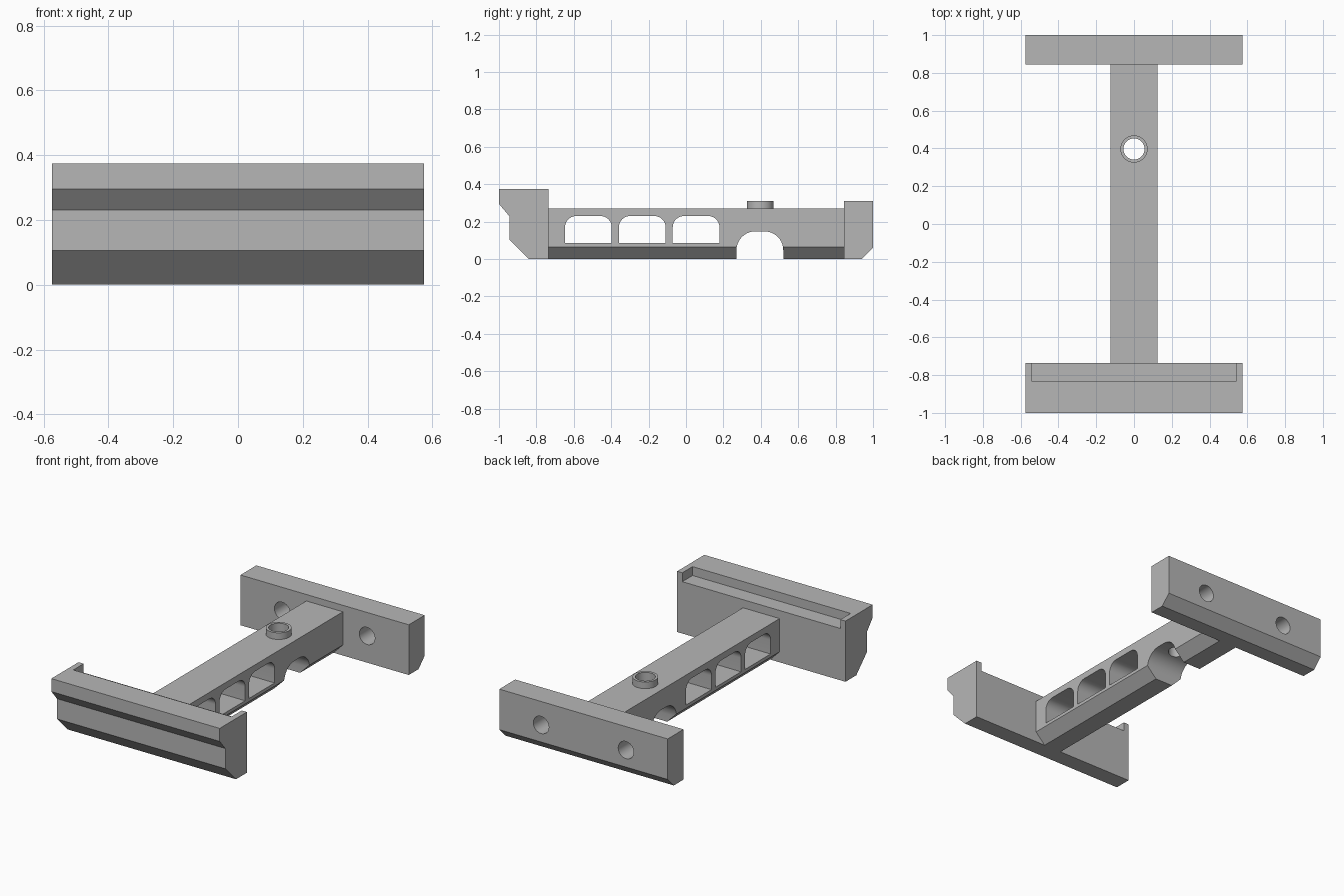
import bpy, bmesh, math
from mathutils import Matrix, Vector

if "Cube" in bpy.data.objects:
    bpy.data.objects.remove(bpy.data.objects["Cube"])

grey = bpy.data.materials.new("plain grey")
grey.use_nodes = True
COLOUR = (0.47, 0.47, 0.47, 1)
grey.diffuse_color = COLOUR
grey.node_tree.nodes["Principled BSDF"].inputs["Base Color"].default_value = COLOUR


def finish(name, bm):
    """Turn a bmesh into a named grey object."""
    bmesh.ops.recalc_face_normals(bm, faces=bm.faces)
    mesh = bpy.data.meshes.new(name)
    bm.to_mesh(mesh)
    bm.free()
    mesh.materials.append(grey)
    ob = bpy.data.objects.new(name, mesh)
    bpy.context.collection.objects.link(ob)
    return ob


def prism(name, points, start, depth):
    """Extrude a closed outline of 3D points along a vector."""
    bm = bmesh.new()
    face = bm.faces.new([bm.verts.new(Vector(p) + Vector(start)) for p in points])
    new = bmesh.ops.extrude_face_region(bm, geom=[face])["geom"]
    verts = [v for v in new if isinstance(v, bmesh.types.BMVert)]
    bmesh.ops.translate(bm, verts=verts, vec=depth)
    return finish(name, bm)


def across(name, profile, half):
    """Extrude a side (y, z) profile symmetrically in x."""
    return prism(name, [(0, y, z) for y, z in profile], (-half, 0, 0), (2 * half, 0, 0))


def rod(name, radius, centre, length, axis="Z"):
    bm = bmesh.new()
    turn = Matrix.Rotation(math.pi / 2, 4, "X") if axis == "Y" else Matrix()
    bmesh.ops.create_cone(bm, cap_ends=True, segments=48, radius1=radius,
                          radius2=radius, depth=length,
                          matrix=Matrix.Translation(centre) @ turn)
    return finish(name, bm)


def arch(y0, y1, z0, z1, r):
    """Opening outline with rounded top corners and a flat bottom."""
    pts = [(y0, z0), (y1, z0)]
    for cy, first in ((y1 - r, 0), (y0 + r, 90)):
        for i in range(11):
            a = math.radians(first + 9 * i)
            pts.append((cy + r * math.cos(a), z1 - r + r * math.sin(a)))
    return pts


def cut(ob, cutters):
    """Subtract cutters, apply, and remove them."""
    bpy.context.view_layer.objects.active = ob
    for c in cutters:
        c.hide_render = True
        mod = ob.modifiers.new("cut", "BOOLEAN")
        mod.operation, mod.solver, mod.object = "DIFFERENCE", "EXACT", c
        bpy.ops.object.modifier_apply(modifier=mod.name)
        bpy.data.objects.remove(c)


HALF = 0.575

# Front jaw with an overhanging lip and a shallow pocket open to the rear
front_jaw = across("front_jaw", [(-1, 0.375), (-0.735, 0.375), (-0.735, 0), (-0.84, 0),
                                 (-0.945, 0.105), (-0.945, 0.23), (-1, 0.295)], HALF)
cut(front_jaw, [across("pocket_cutter", [(-0.835, 0.32), (-0.7, 0.32),
                                         (-0.7, 0.45), (-0.835, 0.45)], 0.54)])

# Rear plate with two through holes
rear_plate = across("rear_plate", [(0.845, 0), (0.94, 0), (1, 0.06),
                                   (1, 0.31), (0.845, 0.31)], HALF)
cut(rear_plate, [rod("hole_cutter", 0.053, (side * 0.29, 0.92, 0.165), 0.4, "Y")
                 for side in (-1, 1)])

# Connecting beam with chamfered underside, three windows, an arch and a bore
section = [(-0.06, 0), (0.06, 0), (0.125, 0.065), (0.125, 0.27),
           (-0.125, 0.27), (-0.125, 0.065)]
beam = prism("beam", [(x, 0, z) for x, z in section], (0, -0.735, 0), (0, 1.58, 0))
openings = [across("window_cutter", arch(y, y + 0.25, 0.085, 0.23, 0.06), 0.3)
            for y in (-0.647, -0.359, -0.071)]
openings.append(across("arch_cutter", arch(0.27, 0.52, -0.1, 0.148, 0.1), 0.3))
openings.append(rod("bore_cutter", 0.056, (0, 0.397, 0.25), 0.4))
cut(beam, openings)

# Raised collar around the bore
collar = rod("collar", 0.072, (0, 0.397, 0.29), 0.042)
cut(collar, [rod("collar_bore_cutter", 0.056, (0, 0.397, 0.29), 0.2)])

# Smooth round surfaces, keep edges sharp
for ob in (front_jaw, rear_plate, beam, collar):
    bpy.ops.object.select_all(action="DESELECT")
    ob.select_set(True)
    bpy.context.view_layer.objects.active = ob
    bpy.ops.object.shade_smooth_by_angle(angle=math.radians(30))
